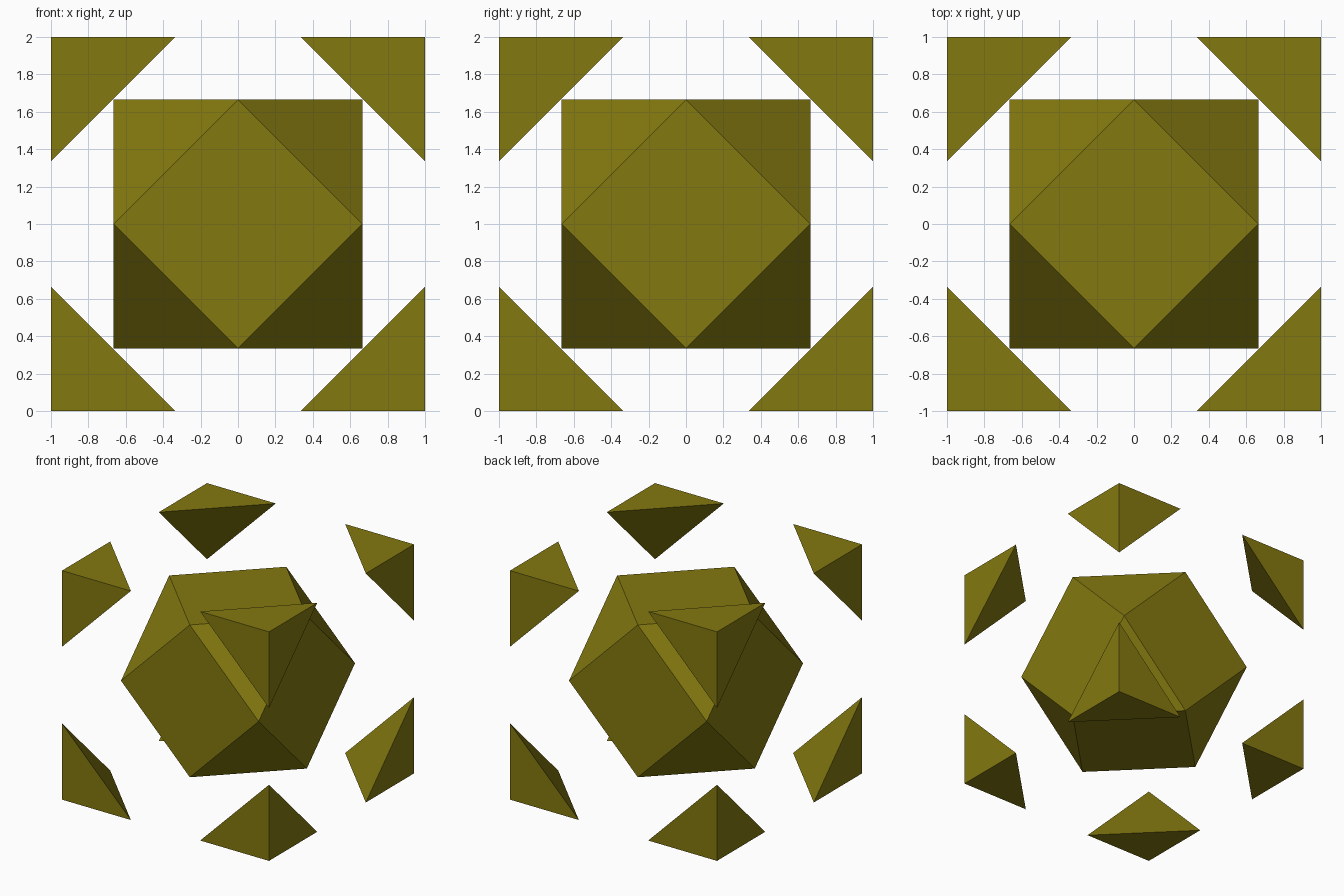
import bpy, bmesh
from itertools import product
from mathutils import Vector

if "Cube" in bpy.data.objects:
    bpy.data.objects.remove(bpy.data.objects["Cube"])

R = 0.665                      # core half-width and corner leg length
CENTRE = Vector((0, 0, 1))

olive = bpy.data.materials.new("olive")
olive.diffuse_color = (0.23, 0.19, 0.005, 1)
olive.use_nodes = True
olive.node_tree.nodes["Principled BSDF"].inputs["Base Color"].default_value = olive.diffuse_color


def hull(name, points):
    """Flat-faced convex solid around the given points."""
    bm = bmesh.new()
    for p in points:
        bm.verts.new(Vector(p) + CENTRE)
    bmesh.ops.convex_hull(bm, input=bm.verts[:])
    bmesh.ops.dissolve_limit(bm, angle_limit=0.01, verts=bm.verts[:], edges=bm.edges[:])
    bmesh.ops.recalc_face_normals(bm, faces=bm.faces[:])
    mesh = bpy.data.meshes.new(name)
    bm.to_mesh(mesh)
    bm.free()
    mesh.materials.append(olive)
    bpy.context.collection.objects.link(bpy.data.objects.new(name, mesh))


# Core: a cube cut through its edge midpoints (cuboctahedron)
core = []
for a, b in product((-R, R), repeat=2):
    core += [(a, b, 0), (a, 0, b), (0, a, b)]
hull("core", core)

# Eight cut-off corners floating around the core
for sx, sy, sz in product((-1, 1), repeat=3):
    k = 1 - R
    name = "corner_" + ("right" if sx > 0 else "left") + \
           ("_back" if sy > 0 else "_front") + ("_top" if sz > 0 else "_bottom")
    hull(name, [(sx, sy, sz), (sx * k, sy, sz), (sx, sy * k, sz), (sx, sy, sz * k)])
